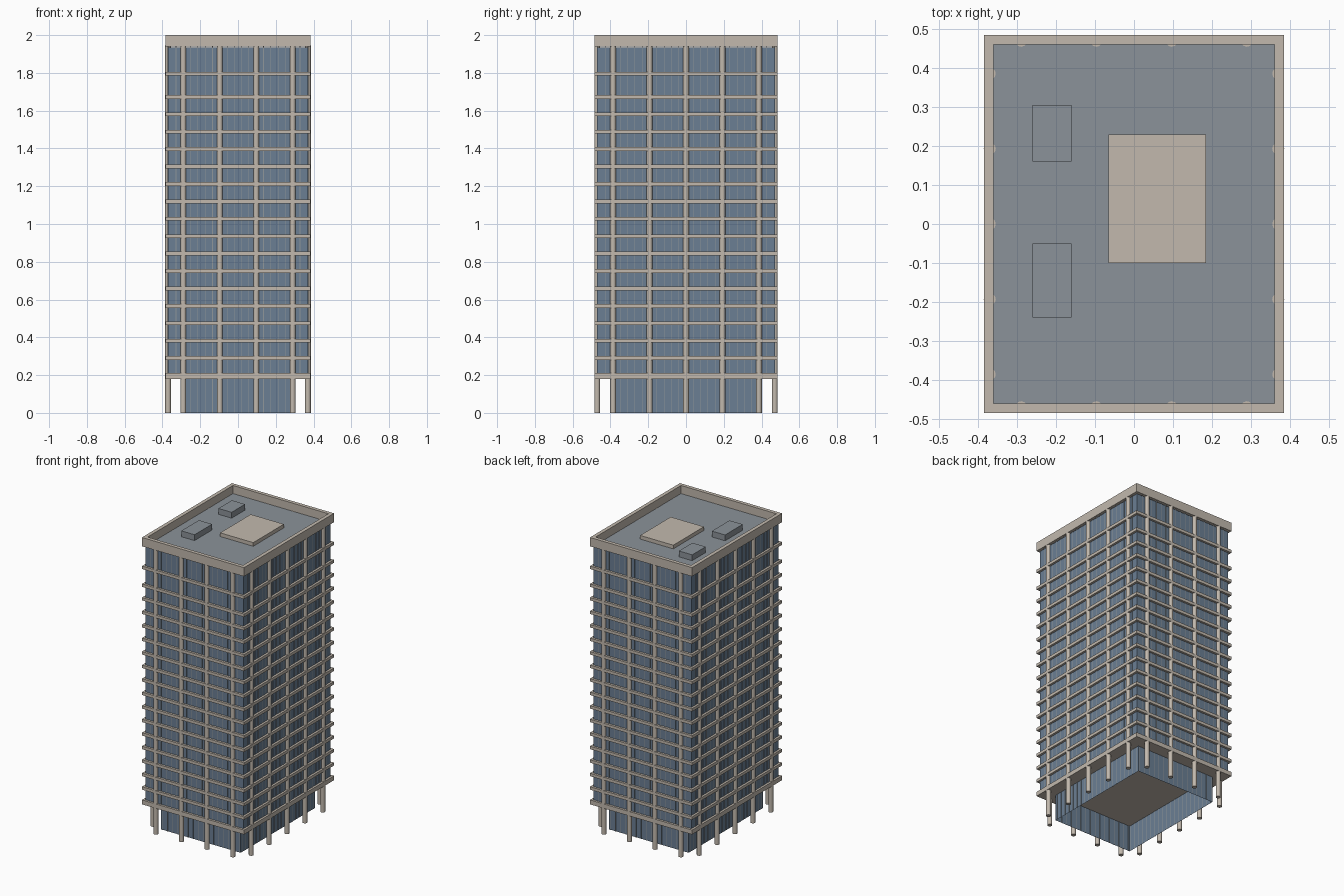
import bpy, bmesh
from math import radians
from mathutils import Matrix, Vector

cube = bpy.data.objects.get("Cube")
if cube:
    bpy.data.objects.remove(cube, do_unlink=True)


def material(name, rgb):
    m = bpy.data.materials.new(name)
    m.use_nodes = True
    m.diffuse_color = (*rgb, 1)
    m.node_tree.nodes["Principled BSDF"].inputs["Base Color"].default_value = (*rgb, 1)
    return m


CONCRETE = material("warm concrete", (0.54, 0.485, 0.42))
GLASS = material("blue glass", (0.145, 0.21, 0.295))
ROOF = material("grey roofing", (0.26, 0.29, 0.32))
MULLION = material("grey mullion", (0.28, 0.31, 0.33))


def add_box(bm, x0, x1, y0, y1, z0, z1):
    size = Vector((x1 - x0, y1 - y0, z1 - z0))
    mid = Vector((x0 + x1, y0 + y1, z0 + z1)) / 2
    return bmesh.ops.create_cube(bm, size=1, matrix=Matrix.Translation(mid) @ Matrix.Diagonal(size).to_4x4())


def finish(name, bm, mat):
    me = bpy.data.meshes.new(name)
    bm.to_mesh(me)
    bm.free()
    ob = bpy.data.objects.new(name, me)
    ob.data.materials.append(mat)
    bpy.context.collection.objects.link(ob)
    return ob


def box(name, mat, *bounds):
    bm = bmesh.new()
    add_box(bm, *bounds)
    return finish(name, bm, mat)


def centred(hx, hy, z0, z1):
    return -hx, hx, -hy, hy, z0, z1


# main dimensions
HX, HY = 0.385, 0.485          # outer half sizes
GX, GY = 0.37, 0.47            # glass half sizes
LX, LY = 0.30, 0.40            # lobby half sizes
BASE, ROOF_Z, TOP = 0.18, 1.945, 2.0
BAY = 0.193

# tower core
box("tower_glass", GLASS, *centred(GX, GY, BASE + 0.01, ROOF_Z - 0.01))
box("base_slab", CONCRETE, *centred(HX, HY, BASE, BASE + 0.03))

# lobby walls, open underneath
bm = bmesh.new()
add_box(bm, *centred(LX, LY, 0, BASE))
bmesh.ops.delete(bm, geom=[f for f in bm.faces if abs(f.normal.z) > 0.5], context='FACES_ONLY')
finish("lobby_glass", bm, GLASS)

# floor slabs
bm = bmesh.new()
levels = [0.29 + 0.0922 * i for i in range(16)] + [1.795]
for z in levels:
    add_box(bm, *centred(HX, HY, z - 0.01, z + 0.01))
finish("floor_slabs", bm, CONCRETE)

# round columns along the four sides
spots = [((i - 1.5) * BAY, s * GY) for i in range(4) for s in (-1, 1)]
spots += [(s * GX, (i - 2) * BAY) for i in range(5) for s in (-1, 1)]
bm = bmesh.new()
for x, y in spots:
    bmesh.ops.create_cone(bm, cap_ends=True, segments=12, radius1=0.0155, radius2=0.0155,
                          depth=ROOF_Z, matrix=Matrix.Translation((x, y, ROOF_Z / 2)))
columns = finish("columns", bm, CONCRETE)
bpy.context.view_layer.objects.active = columns
columns.select_set(True)
bpy.ops.object.shade_smooth_by_angle(angle=radians(40))


# slim window mullions
def mullions(name, hx, hy, z0, z1):
    bm = bmesh.new()
    w, d, step = 0.0015, 0.002, BAY / 5
    for i in range(-12, 13):
        for s in (-1, 1):
            x, y = (i + 0.5) * step, i * step
            if abs(x) < hx - 0.01:
                add_box(bm, x - w, x + w, s * hy - d, s * hy + d, z0, z1)
            if abs(y) < hy - 0.01:
                add_box(bm, s * hx - d, s * hx + d, y - w, y + w, z0, z1)
    finish(name, bm, MULLION)


mullions("tower_mullions", GX, GY, BASE + 0.02, ROOF_Z)
mullions("lobby_mullions", LX, LY, 0, BASE)

# roof deck and parapet
box("roof_deck", ROOF, *centred(HX - 0.01, HY - 0.01, ROOF_Z - 0.003, ROOF_Z))
bm = bmesh.new()
t = 0.025
for s in (-1, 1):
    x0, x1 = sorted((s * HX, s * (HX - t)))
    y0, y1 = sorted((s * HY, s * (HY - t)))
    add_box(bm, x0, x1, -HY, HY, ROOF_Z - 0.005, TOP)
    add_box(bm, -HX + t, HX - t, y0, y1, ROOF_Z - 0.005, TOP)
finish("parapet", bm, CONCRETE)

# rooftop units
box("roof_plant_room", CONCRETE, -0.065, 0.185, -0.10, 0.23, ROOF_Z - 0.002, ROOF_Z + 0.025)
box("rear_roof_unit", ROOF, -0.26, -0.16, 0.16, 0.305, ROOF_Z - 0.002, ROOF_Z + 0.04)
box("front_roof_unit", ROOF, -0.26, -0.16, -0.24, -0.05, ROOF_Z - 0.002, ROOF_Z + 0.04)
